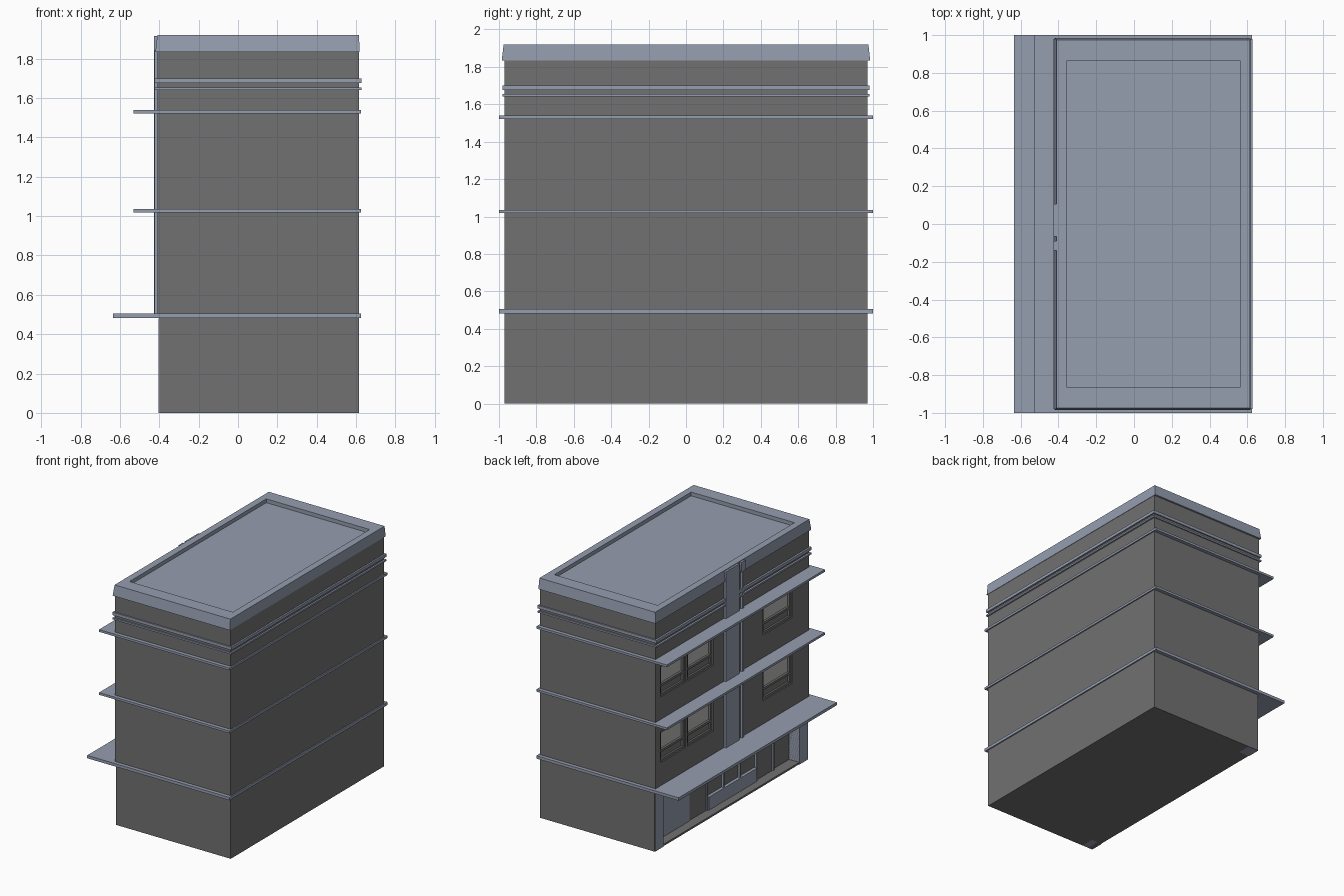
import bpy, bmesh

if "Cube" in bpy.data.objects:
    bpy.data.objects.remove(bpy.data.objects["Cube"])


def material(name, rgb):
    m = bpy.data.materials.new(name)
    m.diffuse_color = (*rgb, 1)
    m.use_nodes = True
    m.node_tree.nodes["Principled BSDF"].inputs["Base Color"].default_value = m.diffuse_color
    return m


TRIM = material("blue grey trim", (0.30, 0.34, 0.43))
WALL = material("dark grey wall", (0.165, 0.165, 0.165))
GLASS = material("pale glass", (0.50, 0.51, 0.48))


def loft(name, rings, mat):
    """Closed solid through stacked rectangles (x0, x1, y0, y1, z)."""
    bm = bmesh.new()
    loops = [[bm.verts.new((x, y, z)) for x, y in
              ((x0, y0), (x1, y0), (x1, y1), (x0, y1))]
             for x0, x1, y0, y1, z in rings]
    bm.faces.new(loops[0][::-1])
    for a, b in zip(loops, loops[1:]):
        for i in range(4):
            j = (i + 1) % 4
            bm.faces.new((a[i], a[j], b[j], b[i]))
    bm.faces.new(loops[-1])
    me = bpy.data.meshes.new(name)
    bm.to_mesh(me)
    bm.free()
    me.materials.append(mat)
    ob = bpy.data.objects.new(name, me)
    bpy.context.collection.objects.link(ob)
    return ob


def box(name, x0, x1, y0, y1, z0, z1, mat):
    return loft(name, [(x0, x1, y0, y1, z0), (x0, x1, y0, y1, z1)], mat)


def cut(target, x0, x1, y0, y1, z0, z1):
    """Carve a box out of the target."""
    cutter = box("cutter", x0, x1, y0, y1, z0, z1, WALL)
    cutter.hide_render = True
    mod = target.modifiers.new("opening", 'BOOLEAN')
    mod.operation, mod.solver, mod.object = 'DIFFERENCE', 'EXACT', cutter
    bpy.context.view_layer.objects.active = target
    bpy.ops.object.modifier_apply(modifier=mod.name)
    bpy.data.objects.remove(cutter)


# Main walls, with the shopfront recess
FRONT = -0.41
ground = box("ground_floor", -0.40, 0.615, -0.97, 0.97, 0, 0.49, WALL)
upper = box("upper_walls", FRONT, 0.615, -0.97, 0.97, 0.49, 1.85, WALL)
cut(ground, -0.6, -0.31, -0.86, 0.86, 0.015, 0.47)

# Upper windows: recess, pale pane, frame bars and lower sash
WINDOWS = [(0.59, 0.91), (0.24, 0.565), (-0.755, -0.39)]
for base in (0.69, 1.215):
    top = base + 0.25
    for y0, y1 in WINDOWS:
        cut(upper, -0.6, -0.375, y0, y1, base, top)
        box("window_pane", -0.382, -0.374, y0, y1, base + 0.09, top, GLASS)
        box("window_lower_panel", -0.385, -0.374, y0, y1, base, base + 0.085, WALL)
        for y in (y0, y1 - 0.02):
            box("window_jamb", -0.40, -0.374, y, y + 0.02, base, top, WALL)
        for z in (base, base + 0.075, top - 0.02):
            box("window_rail", -0.40, -0.374, y0, y1, z, z + 0.018, WALL)

# Shopfront: end piers, side panel, low wall, doors and display windows
for s in (-1, 1):
    ya, yb = sorted((s * 0.86, s * 0.965))
    box("shop_pier", -0.405, -0.31, ya, yb, 0, 0.48, TRIM)
box("shop_side_panel", -0.325, -0.30, 0.42, 0.86, 0.015, 0.47, TRIM)
box("shop_low_wall", -0.335, -0.30, -0.42, 0.19, 0.015, 0.12, TRIM)
for y0, y1 in ((0.20, 0.41), (-0.63, -0.44)):
    box("shop_door", -0.32, -0.30, y0, y1, 0.015, 0.40, WALL)
for y in (0.19, -0.02, -0.23, -0.44, -0.65):
    box("shop_mullion", -0.328, -0.30, y, y + 0.015, 0.015, 0.47, TRIM)
box("shop_header", -0.33, -0.30, -0.86, 0.42, 0.40, 0.47, TRIM)

# Canopy and floor slabs
for name, x0, z0, z1 in (("shop_canopy", -0.635, 0.482, 0.505),
                         ("floor_slab", -0.53, 1.018, 1.036),
                         ("top_slab", -0.53, 1.522, 1.54)):
    box(name, x0, 0.625, -1, 1, z0, z1, TRIM)

# Thin bands below the roof
for z0, z1 in ((1.642, 1.655), (1.676, 1.70)):
    box("band", -0.425, 0.628, -0.98, 0.98, z0, z1, TRIM)

# Flared cornice with sunken roof
loft("cornice_roof", [(-0.42, 0.618, -0.985, 0.985, 1.835),
                      (-0.41, 0.615, -0.975, 0.975, 1.92),
                      (-0.355, 0.56, -0.865, 0.865, 1.92),
                      (-0.355, 0.56, -0.865, 0.865, 1.89)], TRIM)

# Central vertical panel and drainpipe
box("vertical_panel", -0.427, -0.40, -0.065, 0.105, 0.50, 1.915, TRIM)
box("drainpipe", -0.425, -0.40, -0.125, -0.105, 0.50, 1.85, TRIM)
box("drain_head", -0.427, -0.40, -0.14, -0.09, 1.84, 1.915, TRIM)
